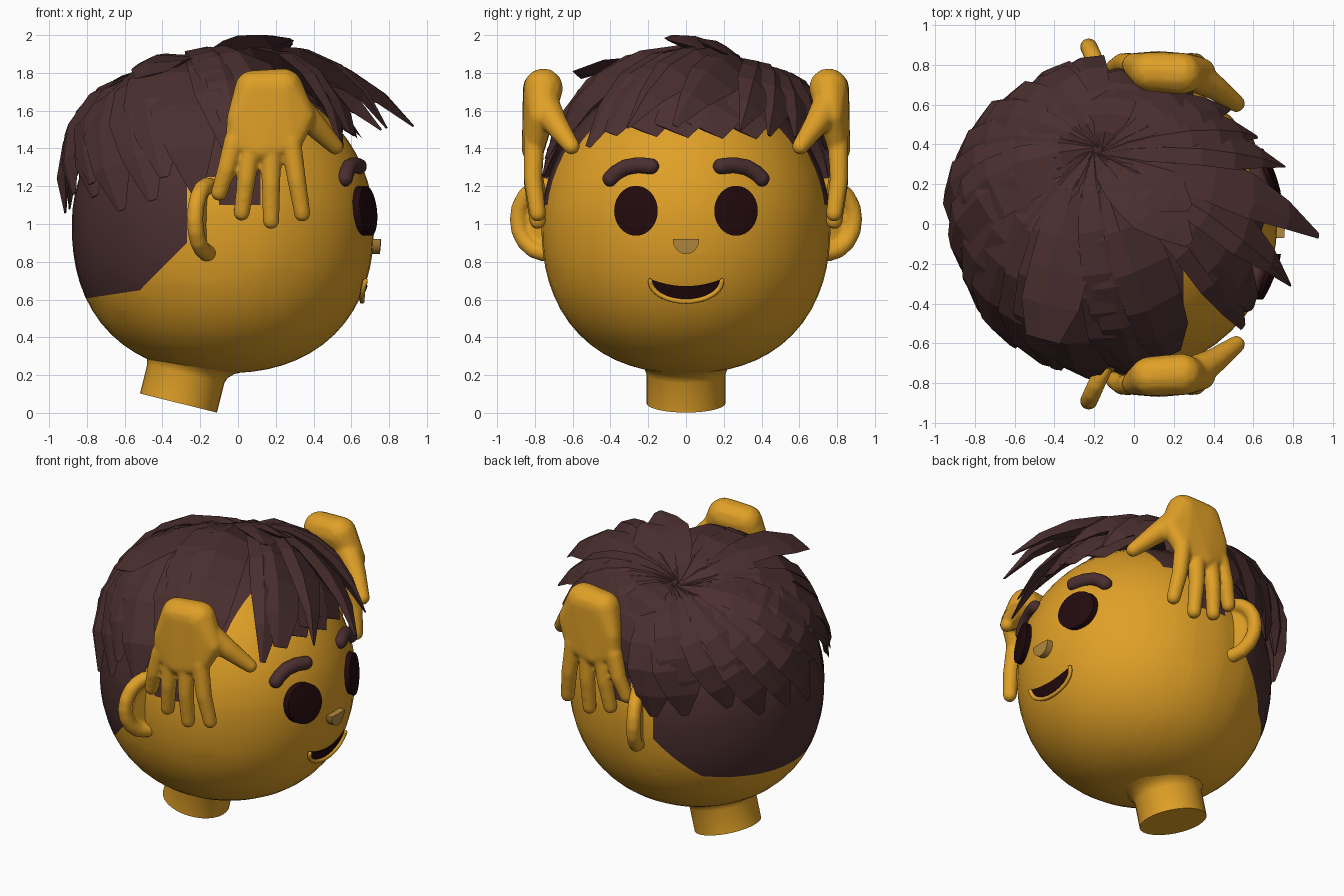
import bpy, bmesh, math, random
from mathutils import Vector

old = bpy.data.objects.get("Cube")
if old:
    bpy.data.objects.remove(old)
random.seed(4)

C = Vector((-0.08, 0, 1.0))      # head centre
R = Vector((0.80, 0.765, 0.79))  # head radii
FULL = 2.3                       # roundness exponent of the fuller lower half


def material(name, rgb):
    m = bpy.data.materials.new(name)
    m.use_nodes = True
    col = (*rgb, 1)
    m.diffuse_color = col
    m.node_tree.nodes["Principled BSDF"].inputs["Base Color"].default_value = col
    return m


SKIN = material("golden skin", (0.74, 0.35, 0.02))
HAIR = material("dark brown hair", (0.07, 0.028, 0.029))
DARK = material("near black", (0.016, 0.003, 0.004))
NOSE = material("tan nose", (0.45, 0.25, 0.045))


def finish(name, bm, mats, smooth=None):
    bmesh.ops.recalc_face_normals(bm, faces=bm.faces)
    me = bpy.data.meshes.new(name)
    bm.to_mesh(me)
    bm.free()
    ob = bpy.data.objects.new(name, me)
    bpy.context.collection.objects.link(ob)
    for m in mats:
        me.materials.append(m)
    if smooth:
        bpy.ops.object.select_all(action='DESELECT')
        ob.select_set(True)
        bpy.context.view_layer.objects.active = ob
        bpy.ops.object.shade_smooth_by_angle(angle=math.radians(smooth))
    return ob


def surf(y, z):
    """x of the front of the head."""
    h = (z - C.z) / R.z
    p = FULL if h < 0 else 2
    k = (1 - abs(h) ** p) ** (2 / p) - (y / R.y) ** 2
    return C.x + R.x * math.sqrt(max(k, 0))


# Head, with the scalp coloured behind a cut hairline
def on_scalp(p):
    if p.x < -0.52:
        return p.z > 0.61 + (p.x + 0.78) * 0.15
    if p.x < -0.27:
        return p.z > 1.17 + p.x
    if p.x < -0.1:
        return p.z > 1.25
    return p.x < 0.25 and p.z > (1.1 if p.x < 0.12 else 1.4)


bm = bmesh.new()
bmesh.ops.create_uvsphere(bm, u_segments=48, v_segments=32, radius=1)
for v in bm.verts:
    if v.co.z < 0:
        v.co /= (v.co.xy.length ** FULL + abs(v.co.z) ** FULL) ** (1 / FULL)
    v.co = C + v.co * R
cuts = [((x, 0, 1), (1, 0, 0)) for x in (-0.52, -0.27, -0.1, 0.12, 0.25)]
cuts += [((0, 0, z), (0, 0, 1)) for z in (1.1, 1.25, 1.4)]
cuts += [((-0.78, 0, 0.61), (-0.15, 0, 1)), ((-0.27, 0, 0.9), (-1, 0, 1))]
for co, no in cuts:
    bmesh.ops.bisect_plane(bm, geom=bm.verts[:] + bm.edges[:] + bm.faces[:], dist=0.0008,
                           plane_co=co, plane_no=Vector(no).normalized())
for f in bm.faces:
    f.material_index = int(on_scalp(f.calc_center_median()))
finish("head", bm, [SKIN, HAIR], 60)

# Tilted neck with a flared top
axis = Vector((0.24, 0, 0.97)).normalized()
side = Vector((axis.z, 0, -axis.x))
bm = bmesh.new()
rings = []
for r, h in ((0.21, 0), (0.21, 0.16), (0.22, 0.19), (0.25, 0.22), (0.32, 0.255)):
    mid = Vector((-0.315, 0, 0.052)) + axis * h
    rings.append([bm.verts.new(mid + side * r * math.cos(a) + Vector((0, r * math.sin(a), 0)))
                  for a in (math.tau * i / 32 for i in range(32))])
for a, b in zip(rings, rings[1:]):
    for i in range(32):
        j = (i + 1) % 32
        bm.faces.new((a[i], a[j], b[j], b[i]))
bm.faces.new(rings[0])
bm.faces.new(rings[-1])
finish("neck", bm, [SKIN], 50)


# Rounded solids: convex hulls around groups of balls (x, y, z, radius)
def ball_points(b, n=70):
    for i in range(n):
        z = 1 - (2 * i + 1) / n
        a, q = i * 2.39996, math.sqrt(1 - z * z)
        yield Vector(b[:3]) + Vector((q * math.cos(a), q * math.sin(a), z)) * b[3]


def blob(name, groups, mat, s=1, voxel=0.012):
    total = bmesh.new()
    for group in groups:
        part = bmesh.new()
        for b in group:
            for p in ball_points(b):
                part.verts.new((p.x, p.y * s, p.z))
        bmesh.ops.convex_hull(part, input=part.verts[:])
        bmesh.ops.delete(part, geom=[v for v in part.verts if not v.link_faces], context='VERTS')
        bmesh.ops.recalc_face_normals(part, faces=part.faces)
        tmp = bpy.data.meshes.new("tmp")
        part.to_mesh(tmp)
        part.free()
        total.from_mesh(tmp)
        bpy.data.meshes.remove(tmp)
    ob = finish(name, total, [mat], 180)
    mod = ob.modifiers.new("union", 'REMESH')
    mod.mode, mod.voxel_size, mod.use_smooth_shade = 'VOXEL', voxel, True
    mod = ob.modifiers.new("soften", 'SMOOTH')
    mod.iterations = 4


def chain(balls):
    return [list(p) for p in zip(balls, balls[1:])]


# Thin face details that follow the head; lo and hi give z for u in -1..1
def plate(name, y, w, lo, hi, mat, lift, depth, n=24, rows=4):
    bm = bmesh.new()
    cols = []
    for i in range(n + 1):
        u = -math.cos(math.pi * i / n)
        yy = y + w * u
        zs = [lo(u) + (hi(u) - lo(u)) * k / rows for k in range(rows + 1)]
        cols.append([bm.verts.new((surf(yy, z) + lift, yy, z)) for z in zs])
    for a, b in zip(cols, cols[1:]):
        for k in range(rows):
            bm.faces.new((a[k], b[k], b[k + 1], a[k + 1]))
    bmesh.ops.remove_doubles(bm, verts=bm.verts, dist=0.0005)
    ext = bmesh.ops.extrude_face_region(bm, geom=bm.faces[:])
    moved = [g for g in ext["geom"] if isinstance(g, bmesh.types.BMVert)]
    bmesh.ops.translate(bm, verts=moved, vec=(-depth, 0, 0))
    finish(name, bm, [mat], 40)


def arc(u):
    return math.sqrt(max(0, 1 - u * u))


plate("nose", 0, 0.07, lambda u: 0.92 - 0.08 * arc(u), lambda u: 0.921, NOSE, 0.04, 0.06)
plate("mouth", 0, 0.19, lambda u: 0.705 - 0.115 * arc(u), lambda u: 0.709 - 0.038 * (1 - u * u),
      DARK, 0.014, 0.009)
lip = []
for i in range(17):
    u = -math.cos(math.pi * i / 16)
    z = 0.70 - 0.11 * arc(u)
    lip.append((surf(0.19 * u, z) + 0.02, 0.19 * u, z, 0.014))
blob("lip", chain(lip), SKIN, 1, 0.006)

for s, label in ((1, "left"), (-1, "right")):
    plate(label + "_eye", s * 0.265, 0.115, lambda u: 1.07 - 0.132 * arc(u),
          lambda u: 1.07 + 0.132 * arc(u), DARK, 0.035, 0.05)
    brow = [(surf(y, z) + 0.008, y, z, 0.044) for y, z in
            ((0.185, 1.305), (0.25, 1.312), (0.32, 1.30), (0.37, 1.27), (0.40, 1.24))]
    blob(label + "_eyebrow", chain(brow), HAIR, s, 0.009)

    # Ear: curved rim around a thin inner shell
    rim = []
    for i in range(11):
        a = math.radians(-105 + 21 * i)
        out = 0.15 * max(math.cos(a), -0.3)
        rim.append((-0.16 - 0.45 * out, 0.74 + out, 1.025 + 0.18 * math.sin(a), 0.045))
    shell = [(x - 0.01, y - 0.02, z, 0.018) for x, y, z, r in rim]
    blob(label + "_ear", chain(rim) + [shell], SKIN, s)

    # Hand: palm hull, four hanging fingers and a thumb
    palm = [(0.08, 0.765, 1.715, 0.10), (0.24, 0.755, 1.72, 0.105), (0.0, 0.80, 1.56, 0.06),
            (-0.01, 0.80, 1.43, 0.055), (0.12, 0.81, 1.39, 0.06), (0.28, 0.80, 1.42, 0.055),
            (0.34, 0.765, 1.57, 0.07)]
    hand = [palm]
    for x0, x1, z1 in ((-0.02, -0.10, 1.165), (0.07, 0.02, 1.06),
                       (0.175, 0.175, 1.015), (0.28, 0.34, 1.055)):
        hand += chain([(x0, 0.805, 1.44, 0.056), ((x0 + x1) / 2, 0.81, (1.42 + z1) / 2, 0.05),
                       (x1, 0.785, z1, 0.044)])
    hand += chain([(0.28, 0.76, 1.64, 0.09), (0.40, 0.69, 1.53, 0.065), (0.515, 0.605, 1.41, 0.044)])
    blob(label + "_hand", hand, SKIN, s)


# Hair locks: faceted blades swept from the crown over the head to a tip
CROWN = Vector((-0.18, 0.36, 1.78))


def lock(bm, tip, width, bulge=0.1, blunt=0.06, steps=6):
    a, b = [Vector([(p[i] - C[i]) / R[i] for i in range(3)]) for p in (CROWN, tip)]
    la, lb = a.length, b.length
    a.normalize()
    b.normalize()
    ang = a.angle(b)

    def at(t):
        d = (a * math.sin((1 - t) * ang) + b * math.sin(t * ang)) / math.sin(ang)
        return C + d * R * (la + (lb - la) * t + bulge * math.sin(math.pi * t))

    prev = None
    for i in range(steps + 1):
        t = i / steps
        p = at(t)
        out = (p - C).normalized()
        across = (at(t + 0.02) - at(t - 0.02)).cross(out).normalized()
        w = width * min(0.4 + 1.5 * t, 1, blunt + 3 * (1 - t))
        thick = min(1, 0.1 + 3 * (1 - t))
        ring = [bm.verts.new(q) for q in (p - across * w - out * 0.045 * thick,
                                         p + across * w * 0.3 + out * 0.02 * thick,
                                         p + across * w,
                                         p - out * 0.09 * thick)]
        if prev:
            for j in range(4):
                k = (j + 1) % 4
                bm.faces.new((prev[j], prev[k], ring[k], ring[j]))
        else:
            bm.faces.new(ring)
        prev = ring
    bm.faces.new(prev)


# Back and sides: a long layer and a shorter one over it
bm = bmesh.new()
for count, drop, reach, width in ((13, 0.0, 1.05, 0.16), (7, 0.13, 1.08, 0.16)):
    for i in range(count):
        az = math.radians(90 + 185 * (i + random.uniform(-0.15, 0.15)) / (count - 1))
        z = 1.10 + drop + random.uniform(-0.05, 0.07)
        if math.cos(az) > -0.1:
            z += 0.2
        q = math.sqrt(1 - ((z - C.z) / R.z / reach) ** 2) * reach
        tip = (C.x + R.x * q * math.cos(az), R.y * q * math.sin(az), z)
        right = math.sin(az) < -0.4
        lock(bm, tip, width + 0.03 * right, 0.085 if right else 0.15, 0.14)
# Blunt raised panel over the back right
lock(bm, (-0.46, -0.58, 1.79), 0.15, -0.04, 0.6)
finish("back_hair", bm, [HAIR])

# Front fringe: (tip, half width, bulge, bluntness)
bm = bmesh.new()
for tip, width, bulge, blunt in (
        ((0.93, -0.06, 1.52), 0.13, 0.0, 0.12), ((0.76, 0.29, 1.50), 0.12, 0.06, 0.06),
        ((0.62, 0.44, 1.47), 0.12, 0.10, 0.1), ((0.79, -0.31, 1.51), 0.12, 0.06, 0.06),
        ((0.55, -0.52, 1.41), 0.12, 0.08, 0.15), ((0.60, -0.40, 1.48), 0.13, 0.08, 0.35),
        ((0.48, 0.58, 1.46), 0.13, 0.10, 0.1),
        ((0.28, 0.68, 1.45), 0.14, 0.12, 0.2), ((0.12, 0.74, 1.40), 0.14, 0.12, 0.2),
        ((0.18, -0.66, 1.45), 0.15, 0.09, 0.4), ((0.04, -0.74, 1.35), 0.15, 0.09, 0.3)):
    lock(bm, tip, width, bulge, blunt)
# Broad blunt blades close to the forehead
for y in (-0.24, -0.08, 0.10, 0.28):
    lock(bm, (surf(y, 1.5) + 0.09, y, 1.495), 0.14, 0.08, 0.75)
# Raised tuft on top
for y, z in ((-0.10, 1.98), (0.08, 1.965)):
    lock(bm, (0.28, y, z), 0.16, 0.0, 0.15)
finish("fringe", bm, [HAIR])
